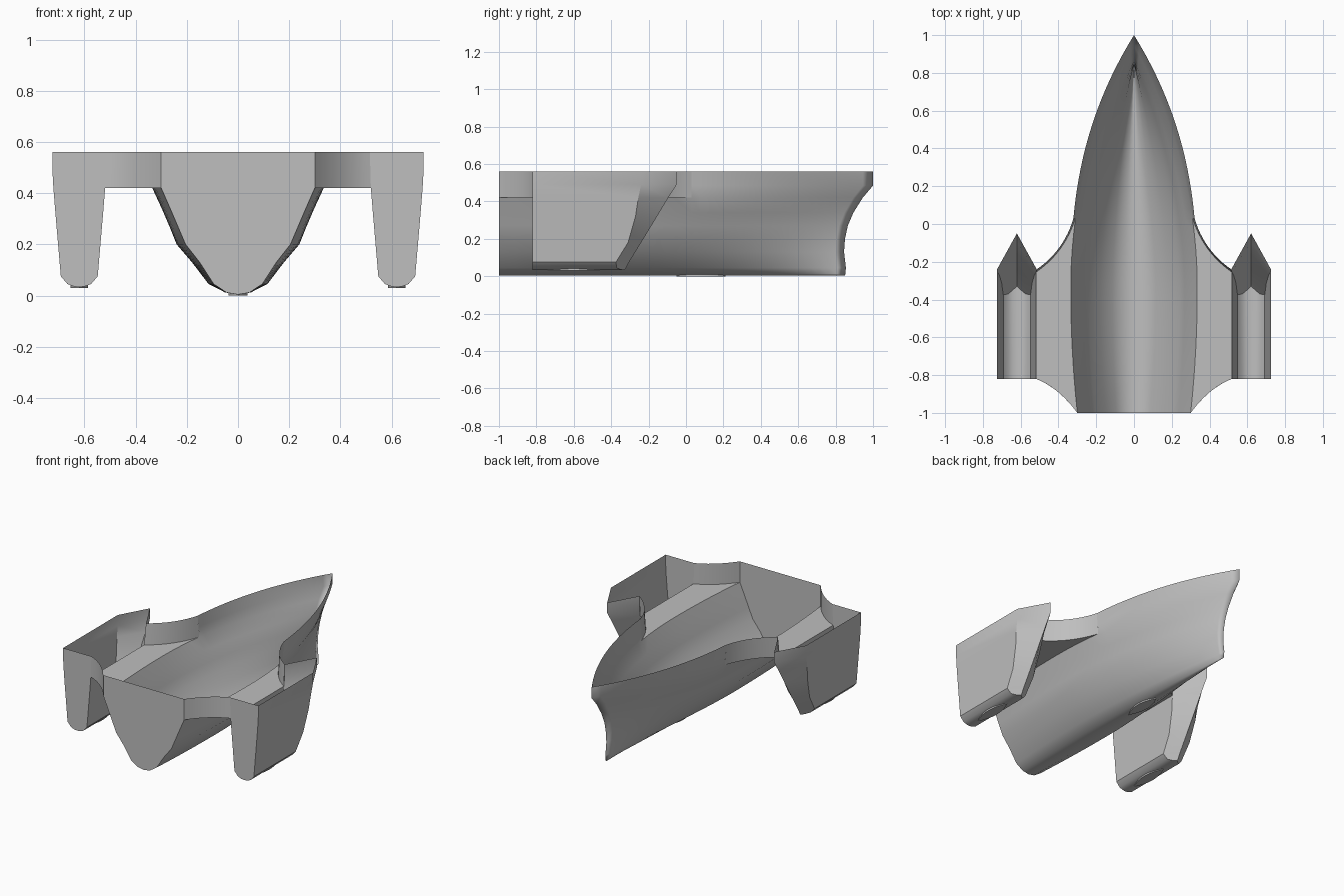
import bpy, bmesh, math

if "Cube" in bpy.data.objects:
    bpy.data.objects.remove(bpy.data.objects["Cube"])

grey = bpy.data.materials.new("hull_grey")
grey.use_nodes = True
COLOUR = (0.52, 0.52, 0.52, 1)
grey.diffuse_color = COLOUR
grey.node_tree.nodes["Principled BSDF"].inputs["Base Color"].default_value = COLOUR

TOP, DECK, JOIN = 0.56, 0.42, 0.03


def make(name, faces, mirror=True):
    """Object from a list of faces, each a list of points."""
    bm = bmesh.new()
    for pts in faces:
        bm.faces.new([bm.verts.new(p) for p in pts])
    bmesh.ops.remove_doubles(bm, verts=bm.verts, dist=0.0005)
    bmesh.ops.recalc_face_normals(bm, faces=bm.faces)
    mesh = bpy.data.meshes.new(name)
    bm.to_mesh(mesh)
    bm.free()
    obj = bpy.data.objects.new(name, mesh)
    bpy.context.collection.objects.link(obj)
    mesh.materials.append(grey)
    if mirror:
        obj.modifiers.new("Mirror", "MIRROR").merge_threshold = 0.001
    bpy.ops.object.select_all(action="DESELECT")
    obj.select_set(True)
    bpy.context.view_layer.objects.active = obj
    bpy.ops.object.shade_smooth_by_angle(angle=math.radians(30))
    return obj


def loft(rows, keep=lambda r, c: True):
    """Quads between neighbouring rows of points."""
    return [[rows[r][c], rows[r][c + 1], rows[r + 1][c + 1], rows[r + 1][c]]
            for r in range(len(rows) - 1) for c in range(len(rows[0]) - 1) if keep(r, c)]


# Main hull: height, stern half width, widest half width, bow y, fullness
LEVELS = [
    (TOP, 0.30, 0.335, 1.0, 2.5),
    (0.485, 0.30, 0.335, 1.0, 2.2),
    (DECK, 0.30, 0.335, 0.945, 2.1),
    (0.34, 0.265, 0.298, 0.895, 2.0),
    (0.27, 0.235, 0.268, 0.865, 1.9),
    (0.2, 0.205, 0.24, 0.85, 1.8),
    (0.13, 0.15, 0.18, 0.845, 1.7),
    (0.045, 0.095, 0.115, 0.855, 1.6),
    (0.012, 0.045, 0.05, 0.852, 1.5),
    (0.004, 0, 0, 0.85, 1.5),
]
AFT, FORE, WIDEST = 12, 18, -0.35


def half_width(y, stern, widest, bow, power):
    if y < WIDEST:
        u = (WIDEST - y) / (1 + WIDEST)
        return widest + (stern - widest) * u ** 2
    u = min(1, (y - WIDEST) / (bow - WIDEST))
    return widest * (1 - u ** power)


def hull_row(z, stern, widest, bow, power):
    ys = [-1 + (JOIN + 1) * i / AFT for i in range(AFT)]
    ys += [JOIN + (bow - JOIN) * i / FORE for i in range(FORE + 1)]
    return [(half_width(y, stern, widest, bow, power), y, z) for y in ys]


hull = [hull_row(*level) for level in LEVELS]
# Sides above the deck exist only ahead of the wings
hull_faces = loft(hull, lambda r, c: r > 1 or c >= AFT)
hull_faces.append([row[0] for row in hull] + [(0, -1, TOP)])
make("main_hull", hull_faces)


# Side hulls: height, half width, shoulder y, bow y
MID, STERN = 0.62, -0.82
SIDE_LEVELS = [
    (TOP, 0.105, -0.24, -0.05),
    (0.49, 0.105, -0.24, -0.05),
    (DECK, 0.101, -0.255, -0.095),
    (0.32, 0.093, -0.27, -0.155),
    (0.18, 0.081, -0.31, -0.24),
    (0.075, 0.072, -0.375, -0.305),
    (0.045, 0.046, -0.37, -0.32),
    (0.036, 0.022, -0.35, -0.327),
    (0.033, 0, -0.33, -0.33),
]
side = [[(MID + w, STERN, z), (MID + w, shoulder, z), (MID, bow, z),
         (MID - w, shoulder, z), (MID - w, STERN, z)]
        for z, w, shoulder, bow in SIDE_LEVELS]
# The inner wall stops at the deck so the wing opens into the side hull
side_faces = loft(side, lambda r, c: r > 1 or c < 3)
side_faces.append([row[0] for row in side] + [row[4] for row in reversed(side[:-1])])
make("side_hulls", side_faces)


# Wings: flat deck with curved front and rear walls
def bend(a, control, b, z, steps=12):
    pts = []
    for i in range(steps + 1):
        t = i / steps
        pts.append(tuple((1 - t) ** 2 * p + 2 * t * (1 - t) * q + t * t * s
                         for p, q, s in zip(a, control, b)) + (z,))
    return pts


front_top = bend(hull[0][AFT][:2], (0.37, -0.14), side[0][3][:2], TOP)
front_low = bend(hull[2][AFT][:2], (0.37, -0.155), side[2][3][:2], DECK)
rear_top = bend((0.30, -1), (0.40, -0.865), side[0][4][:2], TOP)
rear_low = bend((0.30, -1), (0.40, -0.865), side[2][4][:2], DECK)
make("wing_front_walls", loft([front_top, front_low]))
make("wing_rear_walls", loft([rear_top, rear_low]))
make("wing_decks", [hull[2][:AFT] + front_low + rear_low[:0:-1]])


# Lens-shaped keel pads under each hull
def keel_pad(name, x, y, half_w, half_l, low, high, mirror):
    n = 12
    ts = [-1 + 2 * i / n for i in range(n + 1)]
    edge = [(x + half_w * (1 - t * t), y + half_l * t) for t in ts]
    edge += [(x - half_w * (1 - t * t), y + half_l * t) for t in ts[-2:0:-1]]
    rings = [[p + (z,) for p in edge + edge[:1]] for z in (low, high)]
    make(name, loft(rings) + [rings[0][:-1]], mirror)


keel_pad("main_keel_pad", 0, 0.08, 0.037, 0.13, 0, 0.01, False)
keel_pad("side_keel_pads", MID, -0.6, 0.035, 0.14, 0.03, 0.042, True)
